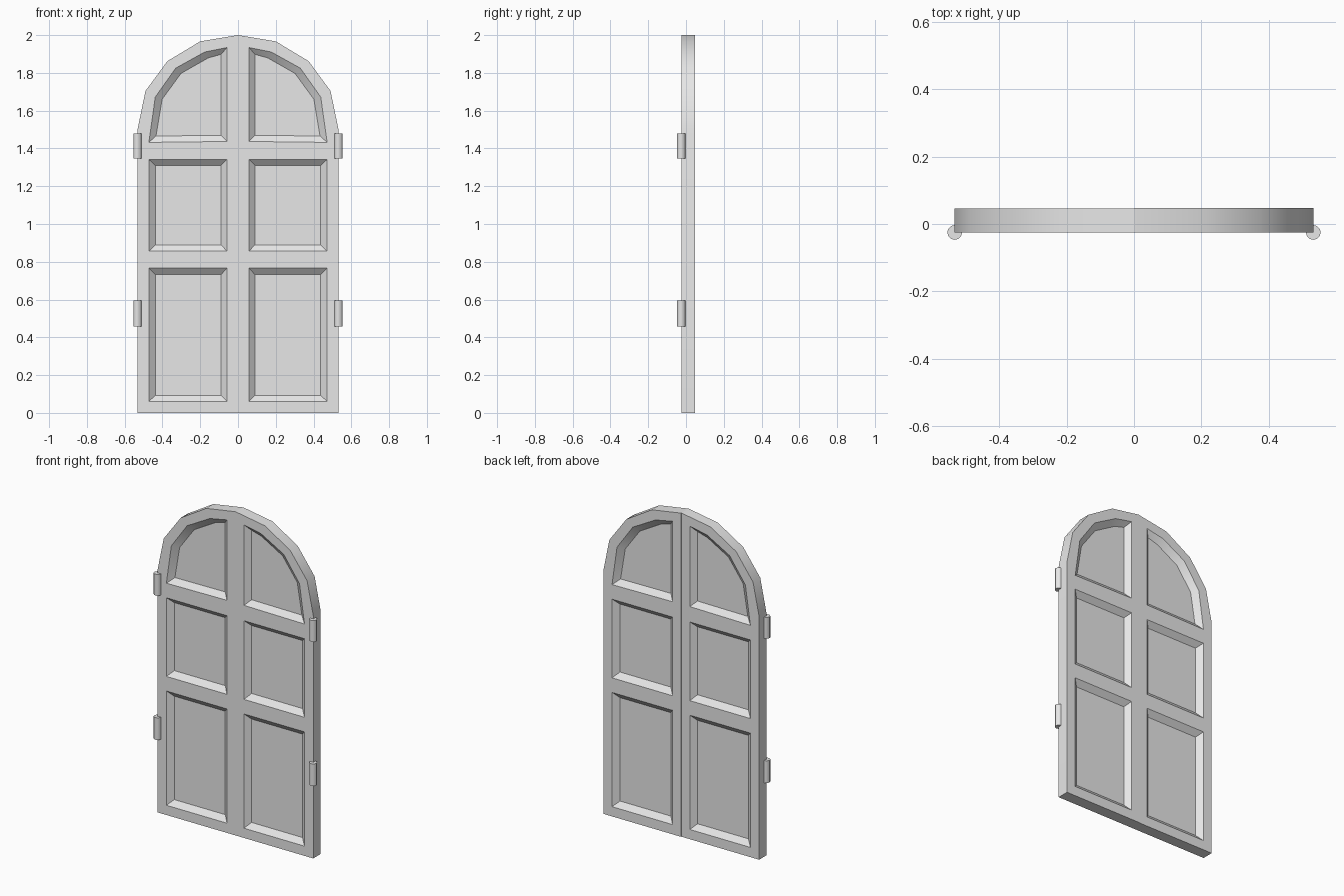
import bpy, bmesh, math

if "Cube" in bpy.data.objects:
    bpy.data.objects.remove(bpy.data.objects["Cube"], do_unlink=True)

FRONT, DEPTH = -0.025, 0.029

grey = bpy.data.materials.new("plain grey")
grey.use_nodes = True
grey.diffuse_color = (0.8, 0.8, 0.8, 1)
grey.node_tree.nodes["Principled BSDF"].inputs["Base Color"].default_value = (0.8, 0.8, 0.8, 1)

# Outline of one leaf and its panels in (x, z), for the +x side
OUTLINE = [(0, 0), (0.532, 0), (0.532, 1.5), (0.49, 1.704),
           (0.374, 1.862), (0.2, 1.967), (0, 2)]


def box(x0, x1, z0, z1):
    return [(x0, z0), (x1, z0), (x1, z1), (x0, z1)]


# Each panel: rim loop on the leaf face, floor loop at the recess bottom
PANELS = [
    (box(0.058, 0.472, 0.06, 0.766), box(0.09, 0.438, 0.093, 0.732)),
    (box(0.058, 0.472, 0.856, 1.342), box(0.09, 0.438, 0.89, 1.31)),
    ([(0.058, 1.437), (0.472, 1.432), (0.438, 1.672), (0.33, 1.825), (0.175, 1.911), (0.058, 1.934)],
     [(0.09, 1.469), (0.434, 1.466), (0.402, 1.66), (0.302, 1.797), (0.158, 1.879), (0.09, 1.898)]),
]


def finish(name, bm):
    bmesh.ops.recalc_face_normals(bm, faces=bm.faces[:])
    mesh = bpy.data.meshes.new(name)
    bm.to_mesh(mesh)
    bm.free()
    mesh.materials.append(grey)
    ob = bpy.data.objects.new(name, mesh)
    bpy.context.collection.objects.link(ob)
    bpy.ops.object.select_all(action='DESELECT')
    ob.select_set(True)
    bpy.context.view_layer.objects.active = ob
    bpy.ops.object.shade_smooth_by_angle(angle=math.radians(30))
    return ob


def bridge(bm, a, b):
    n = len(a)
    for i in range(n):
        j = (i + 1) % n
        bm.faces.new((a[i], a[j], b[j], b[i]))


def door_leaf(name, side, back):
    bm = bmesh.new()

    def ring(points, y):
        return [bm.verts.new((side * x, y, z)) for x, z in points]

    rims = []
    for y, inward in ((FRONT, 1), (back, -1)):
        outer = ring(OUTLINE, y)
        rims.append(outer)
        loops = [outer]
        # Recessed panels with sloping sides
        for rim_pts, floor_pts in PANELS:
            rim = ring(rim_pts, y)
            floor = ring(floor_pts, y + inward * DEPTH)
            bridge(bm, rim, floor)
            bm.faces.new(floor)
            loops.append(rim)
        # Flat frame surface around the panels
        edges = []
        for loop in loops:
            for i, v in enumerate(loop):
                w = loop[(i + 1) % len(loop)]
                edges.append(bm.edges.get((v, w)) or bm.edges.new((v, w)))
        bmesh.ops.triangle_fill(bm, use_beauty=True, use_dissolve=False,
                                edges=edges, normal=(0, -inward, 0))
    # Outer edge of the leaf
    bridge(bm, rims[0], rims[1])
    return finish(name, bm)


def hinge(name, x, z0, z1):
    bm = bmesh.new()
    bmesh.ops.create_cone(bm, cap_ends=True, segments=12, radius1=0.022,
                          radius2=0.022, depth=z1 - z0)
    ob = finish(name, bm)
    ob.location = (x, FRONT, (z0 + z1) / 2)


for label, side, back in (("left", 1, 0.048), ("right", -1, 0.0455)):
    door_leaf(label + "_door_leaf", side, back)
    hinge(label + "_lower_hinge", side * 0.532, 0.457, 0.594)
    hinge(label + "_upper_hinge", side * 0.532, 1.348, 1.48)
